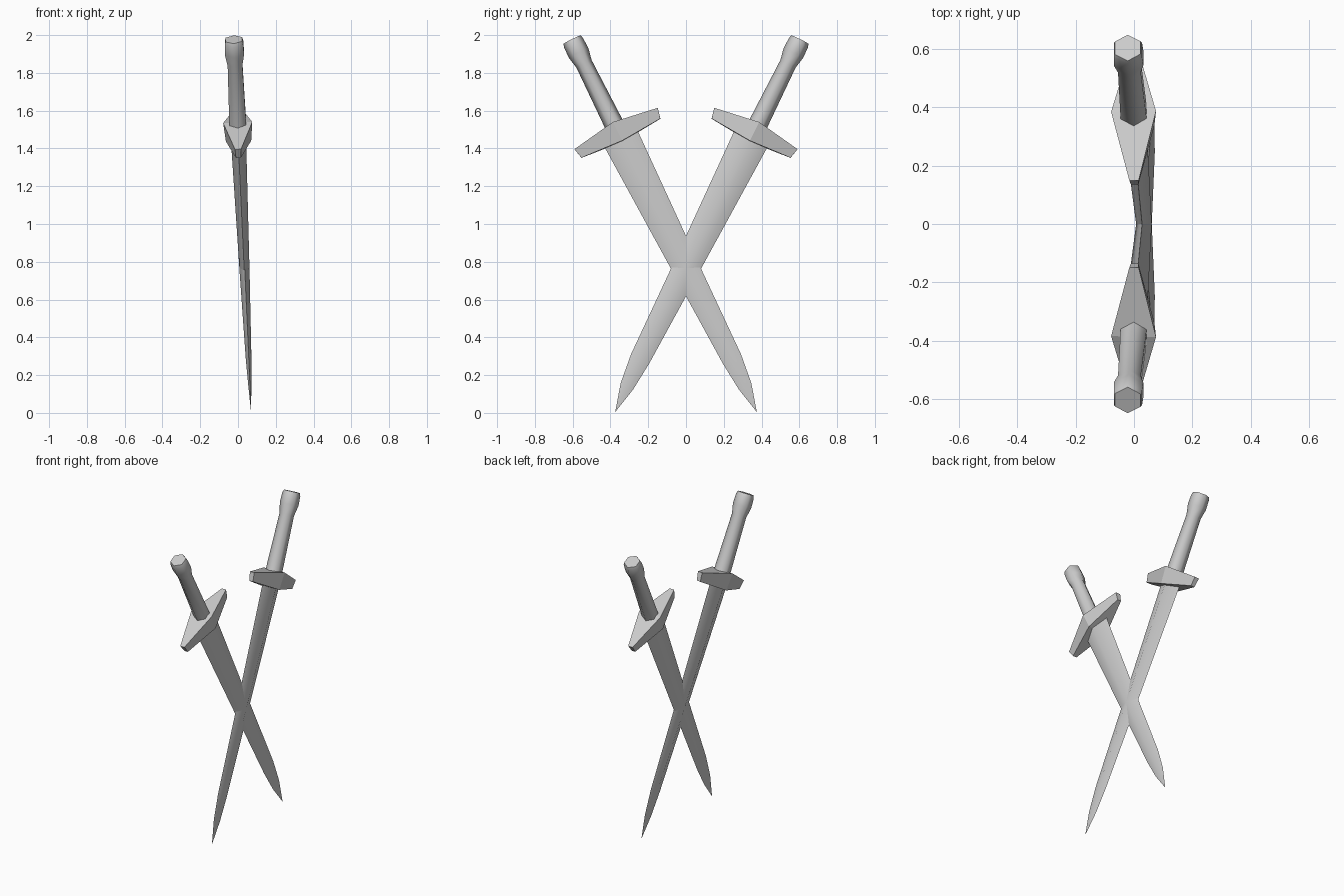
import bpy, bmesh, math
from mathutils import Vector

cube = bpy.data.objects.get("Cube")
if cube:
    bpy.data.objects.remove(cube)

steel = bpy.data.materials.new("grey steel")
steel.use_nodes = True
GREY = (0.6, 0.6, 0.6, 1)
steel.diffuse_color = GREY
steel.node_tree.nodes["Principled BSDF"].inputs["Base Color"].default_value = GREY

# Sword frame: d along the blade, u across its width, n through its thickness
TIP = Vector((0.069, -0.375, 0.004))
d = (Vector((-0.022, 0.607, 1.983)) - TIP).normalized()
u = Vector((1, 0, 0)).cross(d).normalized() * -1
n = d.cross(u).normalized()


def loft(name, rings, side, smooth):
    """Skin a list of rings of (across, thick, along) points, closed at both ends."""
    bm = bmesh.new()
    loops = []
    for ring in rings:
        loop = []
        for a, t, s in ring:
            p = TIP + u * a + n * t + d * s
            loop.append(bm.verts.new((p.x, p.y * side, p.z)))
        loops.append(loop)
    count = len(loops[0])
    for low, high in zip(loops, loops[1:]):
        for i in range(count):
            j = (i + 1) % count
            bm.faces.new((low[i], low[j], high[j], high[i]))
    bm.faces.new(loops[0])
    bm.faces.new(loops[-1])
    bmesh.ops.remove_doubles(bm, verts=bm.verts, dist=0.0005)
    bmesh.ops.recalc_face_normals(bm, faces=bm.faces)
    mesh = bpy.data.meshes.new(name)
    bm.to_mesh(mesh)
    bm.free()
    mesh.materials.append(steel)
    obj = bpy.data.objects.new(name, mesh)
    bpy.context.collection.objects.link(obj)
    if smooth:
        bpy.ops.object.select_all(action="DESELECT")
        obj.select_set(True)
        bpy.context.view_layer.objects.active = obj
        bpy.ops.object.shade_smooth_by_angle(angle=math.radians(smooth))


def diamond(s, left, right, thick):
    mid = (left + right) / 2
    return [(left, 0, s), (mid, thick, s), (right, 0, s), (mid, -thick, s)]


def hexagon(s, r):
    angles = [math.radians(60 * i) for i in range(6)]
    return [(r * math.cos(a), r * math.sin(a), s) for a in angles]


def block(a, top, bottom, top_thick, bottom_thick, lean=0):
    return [(a, top_thick, top), (a, -top_thick, top),
            (a - lean, -bottom_thick, bottom), (a - lean, bottom_thick, bottom)]


# Along the blade: position, one edge, other edge, half thickness
BLADE = [(0, 0, 0, 0), (0.15, -0.042, 0.032, 0.008), (0.31, -0.061, 0.047, 0.015),
         (0.81, -0.073, 0.067, 0.026), (1.65, -0.098, 0.1, 0.041)]
# Along the grip and pommel: position, radius
GRIP = [(1.68, 0.052), (2.06, 0.045), (2.125, 0.058), (2.185, 0.056), (2.204, 0.05)]

for side, label in ((1, "back"), (-1, "front")):
    loft(label + "_blade", [diamond(*row) for row in BLADE], side, 50)
    loft(label + "_grip", [hexagon(*row) for row in GRIP], side, 61)
    loft(label + "_guard", [block(-0.246, 1.677, 1.62, 0.016, 0.013, -0.013),
                            block(0, 1.713, 1.603, 0.077, 0.067),
                            block(0.246, 1.677, 1.62, 0.016, 0.013, 0.013)], side, 0)
